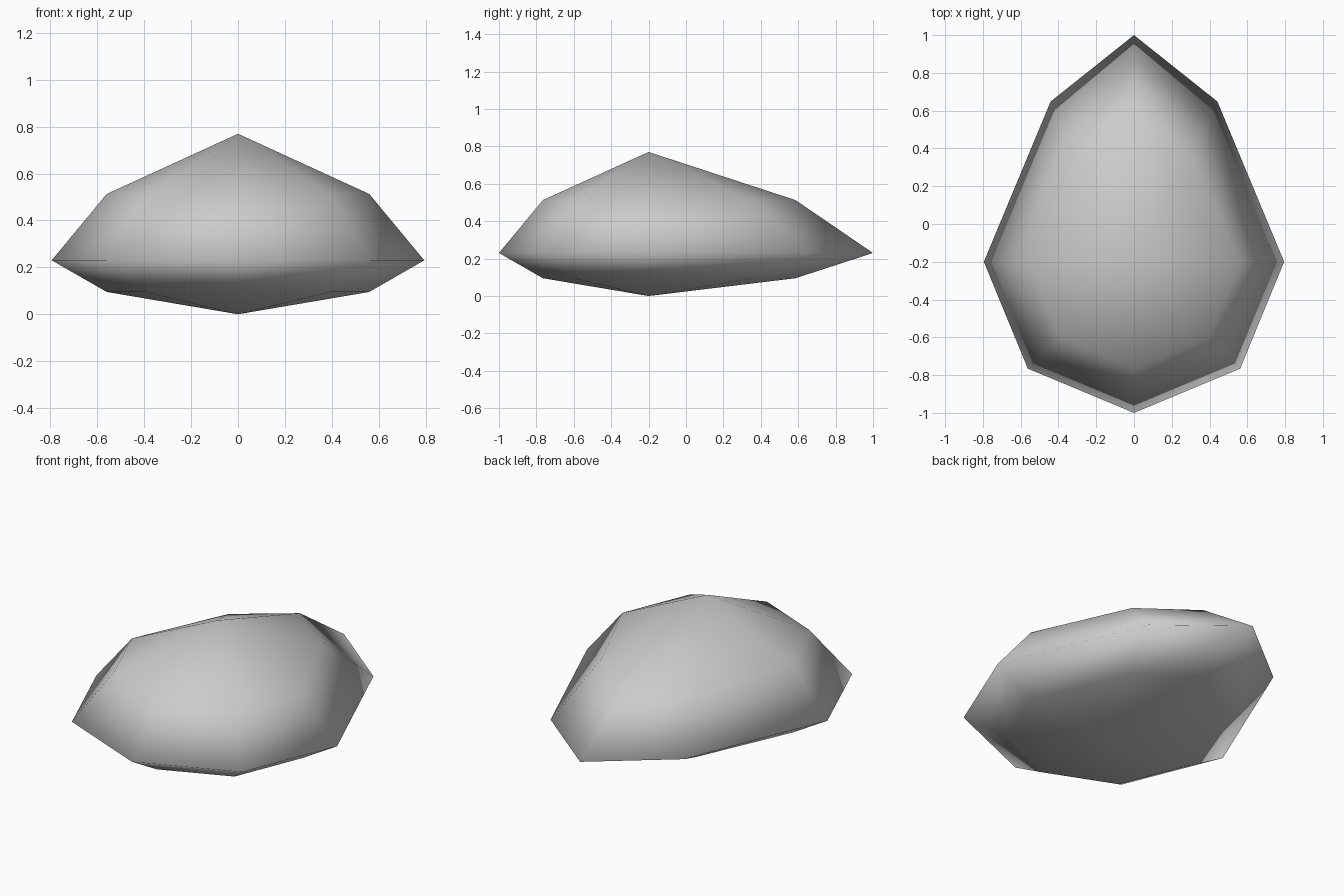
import bpy
import bmesh
from math import sin, cos, pi

cube = bpy.data.objects.get("Cube")
if cube:
    bpy.data.objects.remove(cube)

SIDES = 8
CENTRE_Y = -0.2

# Plain stone grey
grey = bpy.data.materials.new("stone_grey")
grey.use_nodes = True
colour = (0.6, 0.6, 0.6, 1.0)
grey.diffuse_color = colour
grey.node_tree.nodes["Principled BSDF"].inputs["Base Color"].default_value = colour


def egg_ring(bm, z, half_width, front, back, taper):
    """Ring of vertices, longer and narrower towards the back."""
    ring = []
    for i in range(SIDES):
        a = 2 * pi * i / SIDES
        x, y = half_width * cos(a), sin(a)
        if y > 0.01 and abs(x) > 0.01:
            x *= taper
        y *= back if y > 0 else front
        ring.append(bm.verts.new((x, CENTRE_Y + y, z)))
    return ring


# Pebble body: lower ring, wide rim and upper ring between two tips
bm = bmesh.new()
bottom = bm.verts.new((0, CENTRE_Y, 0))
top = bm.verts.new((0, CENTRE_Y, 0.77))
rings = [
    egg_ring(bm, 0.095, 0.56, 0.565, 0.785, 0.785),
    egg_ring(bm, 0.23, 0.795, 0.8, 1.2, 0.785),
    egg_ring(bm, 0.513, 0.56, 0.565, 0.785, 0.785),
]
for i in range(SIDES):
    j = (i + 1) % SIDES
    bm.faces.new((bottom, rings[0][j], rings[0][i]))
    for low, high in zip(rings, rings[1:]):
        bm.faces.new((low[i], low[j], high[j], high[i]))
    bm.faces.new((rings[-1][i], rings[-1][j], top))
bmesh.ops.recalc_face_normals(bm, faces=bm.faces)
for face in bm.faces:
    face.smooth = True

mesh = bpy.data.meshes.new("pebble")
bm.to_mesh(mesh)
bm.free()
mesh.materials.append(grey)
pebble = bpy.data.objects.new("pebble", mesh)
bpy.context.collection.objects.link(pebble)
